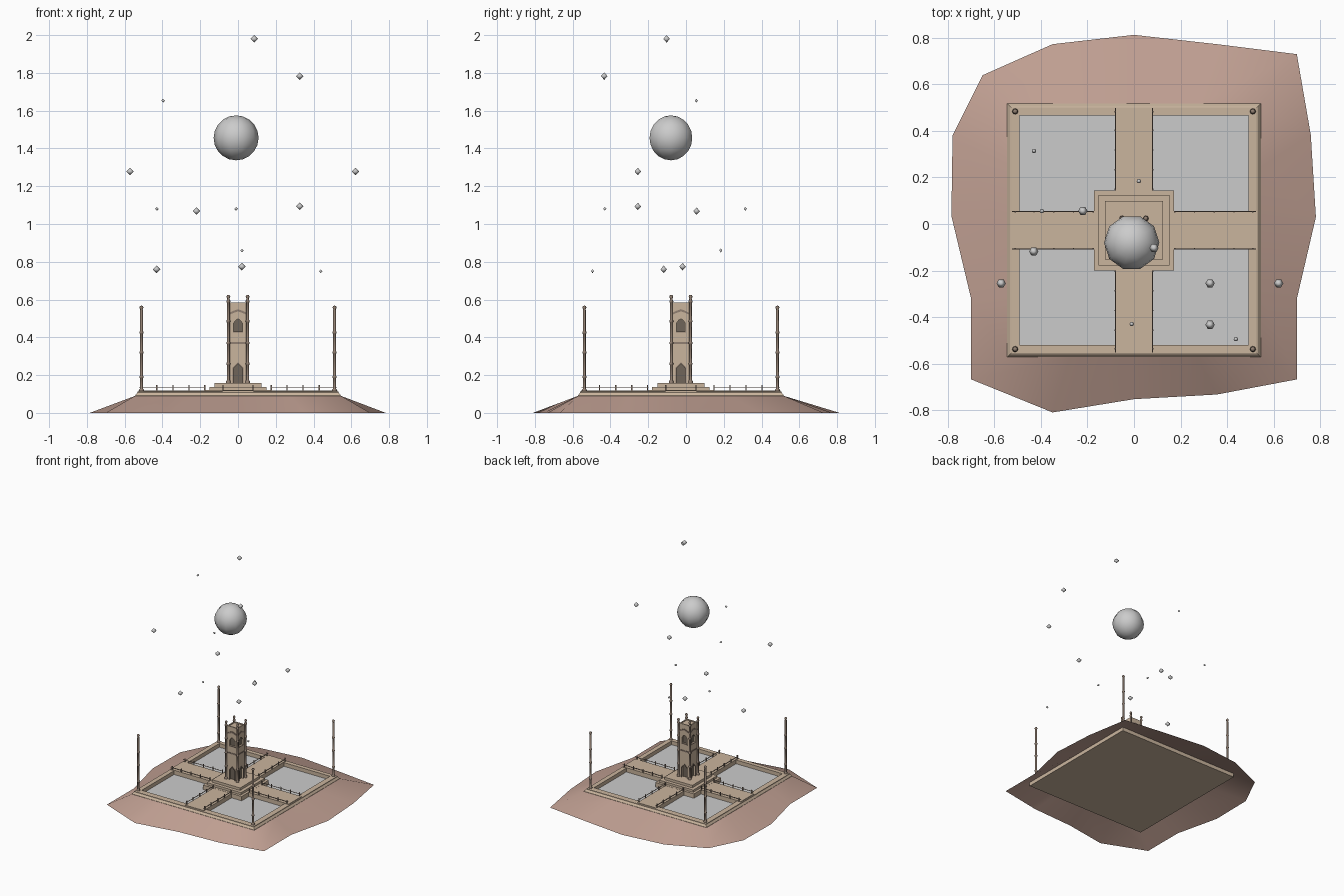
import bpy, bmesh, math
from mathutils import Matrix, Vector

if "Cube" in bpy.data.objects:
    bpy.data.objects.remove(bpy.data.objects["Cube"])

CY = -0.027                       # centre of the built courtyard in y
R2 = math.sqrt(2)


def material(name, rgb):
    m = bpy.data.materials.new(name)
    m.diffuse_color = (*rgb, 1)
    m.use_nodes = True
    m.node_tree.nodes["Principled BSDF"].inputs["Base Color"].default_value = m.diffuse_color
    return m


EARTH = material("earth", (0.53, 0.35, 0.29))
STONE = material("stone", (0.59, 0.46, 0.34))
IRON = material("weathered_metal", (0.28, 0.21, 0.165))
SHADE = material("shadowed_recess", (0.16, 0.13, 0.10))


def finish(bm, name, mat=None, loc=(0, CY, 0), smooth=0, fix=True):
    bmesh.ops.remove_doubles(bm, verts=bm.verts, dist=1e-6)
    if fix:
        bmesh.ops.recalc_face_normals(bm, faces=bm.faces)
    me = bpy.data.meshes.new(name)
    bm.to_mesh(me)
    bm.free()
    ob = bpy.data.objects.new(name, me)
    bpy.context.collection.objects.link(ob)
    ob.location = loc
    if mat:
        me.materials.append(mat)
    if smooth:
        bpy.ops.object.select_all(action='DESELECT')
        ob.select_set(True)
        bpy.context.view_layer.objects.active = ob
        bpy.ops.object.shade_smooth_by_angle(angle=math.radians(smooth))
    return ob


def box(bm, lo, hi, m=Matrix()):
    lo, hi = Vector(lo), Vector(hi)
    size = Matrix.Diagonal((*(hi - lo), 1))
    bmesh.ops.create_cube(bm, size=1, matrix=m @ Matrix.Translation((lo + hi) / 2) @ size)


def lathe(bm, profile, n, at=(0, 0, 0), turn=0.0):
    rings = []
    for r, z in profile:
        if r == 0:
            rings.append([bm.verts.new((at[0], at[1], at[2] + z))] * n)
        else:
            rings.append([bm.verts.new((at[0] + r * math.cos(turn + math.tau * i / n),
                                        at[1] + r * math.sin(turn + math.tau * i / n),
                                        at[2] + z)) for i in range(n)])
    for a, b in zip(rings, rings[1:]):
        for i in range(n):
            j = (i + 1) % n
            bm.faces.new(list(dict.fromkeys((a[i], a[j], b[j], b[i]))))


def square(bm, profile):
    lathe(bm, [(h * R2, z) for h, z in profile], 4, turn=math.pi / 4)


def slab(bm, pts, y0, y1, m):
    """Extrude an (x, z) outline between two y depths."""
    f = bm.faces.new([bm.verts.new(m @ Vector((x, y0, z))) for x, z in pts])
    ext = bmesh.ops.extrude_face_region(bm, geom=[f], use_keep_orig=True)
    step = m.to_3x3() @ Vector((0, y1 - y0, 0))
    for v in ext["geom"]:
        if isinstance(v, bmesh.types.BMVert):
            v.co += step


QUARTERS = [Matrix.Rotation(k * math.pi / 2, 4, 'Z') for k in range(4)]

# Sloping earth skirt: irregular outline rising to the square platform
outline = [(.70, .73), (.356, .773), (0, .813), (-.35, .773), (-.65, .64), (-.78, .38),
           (-.785, .035), (-.70, -.322), (-.70, -.668), (-.35, -.81), (0, -.753),
           (.356, -.733), (.70, -.668), (.70, -.322), (.782, .03), (.76, .383)]
bm = bmesh.new()
outer, inner = [], []
for i, (x, y) in enumerate(outline):
    side, t = divmod(i, 4)
    p = QUARTERS[side] @ Vector((.545 - .2725 * t, .545, 0))
    outer.append(bm.verts.new((x, y, 0)))
    inner.append(bm.verts.new((p.x, p.y + CY, .09)))
for i in range(16):
    j = (i + 1) % 16
    bm.faces.new((outer[i], outer[j], inner[j], inner[i]))
finish(bm, "earth_bank", EARTH, (0, 0, 0), smooth=60, fix=False)

# Courtyard platform with raised rim and sunken floor
bm = bmesh.new()
square(bm, [(0, .06), (.545, .06), (.545, .092), (.533, .108), (.533, .112), (.527, .115),
            (.493, .115), (.493, .074), (0, .074)])
finish(bm, "platform_rim", STONE)

# Four pools
bm = bmesh.new()
for m in QUARTERS:
    box(bm, (.08, .08, .072), (.494, .494, .085), m)
finish(bm, "pool_water")

# Walkways crossing the court
bm = bmesh.new()
for m in QUARTERS:
    box(bm, (.12, -.082, .072), (.528, .082, .119), m)
finish(bm, "walkways", STONE)

# Stepped plinth under the tower
bm = bmesh.new()
square(bm, [(0, .072), (.172, .072), (.172, .120), (.152, .120), (.152, .138),
            (.125, .138), (.125, .158), (0, .158)])
finish(bm, "stepped_plinth", STONE)

# Low railings along both edges of each walkway
bm = bmesh.new()
for m in QUARTERS:
    for s in (-1, 1):
        y = s * .080
        box(bm, (.172, y - .002, .134), (.525, y + .002, .137), m)
        for x in (.176, .26, .345, .43, .51):
            box(bm, (x - .003, y - .003, .116), (x + .003, y + .003, .147), m)
finish(bm, "walkway_railings", IRON)


def post_profile(z0, z1, r, rings):
    p = [(0, z0), (r * 1.6, z0), (r * 1.6, z0 + .012), (r, z0 + .018)]
    for z in rings:
        p += [(r, z - .007), (r * 1.4, z - .003), (r * 1.4, z + .003), (r, z + .007)]
    return p + [(r, z1 - .024), (r * .8, z1 - .02), (r * 1.4, z1 - .01), (r * .9, z1 - .002), (0, z1)]


# Corner masts of the court and corner columns of the tower
bm = bmesh.new()
for sx in (-1, 1):
    for sy in (-1, 1):
        lathe(bm, post_profile(.11, .568, .008, (.19, .32, .425)), 8, (sx * .511, sy * .511, 0))
finish(bm, "corner_masts", IRON, smooth=50)
bm = bmesh.new()
for sx in (-1, 1):
    for sy in (-1, 1):
        lathe(bm, post_profile(.156, .625, .0075, (.26, .37, .485, .59)), 8, (sx * .051, sy * .051, 0))
finish(bm, "tower_columns", IRON, smooth=50)

# Tower: dark core, arched wall panels, bands and gables
bm = bmesh.new()
square(bm, [(0, .156), (.034, .156), (.034, .57), (0, .57)])
finish(bm, "tower_core", SHADE)


def arch(z0, z1, spring, peak, w=.046, o=.023):
    return [(-w, z0), (-w, z1), (w, z1), (w, z0), (o, z0), (o, spring),
            (o * .5, peak - .006), (0, peak), (-o * .5, peak - .006), (-o, spring), (-o, z0)]


bm = bmesh.new()
for m in QUARTERS:
    slab(bm, arch(.157, .375, .235, .26), -.046, -.034, m)
    slab(bm, arch(.43, .54, .475, .497), -.046, -.034, m)
square(bm, [(0, .365), (.046, .365), (.046, .43), (0, .43)])
square(bm, [(0, .54), (.046, .54), (.046, .585), (.038, .585), (.038, .578), (0, .578)])
finish(bm, "tower_walls", STONE)

bm = bmesh.new()
square(bm, [(0, .365), (.0495, .365), (.0495, .375), (0, .375)])
for m in QUARTERS:
    slab(bm, [(-.044, .52), (-.022, .53), (0, .537), (.022, .53), (.044, .52),
              (.044, .53), (.022, .541), (0, .549), (-.022, .541), (-.044, .53)],
         -.051, -.045, m)
    # raised surround of each doorway, and a window sill
    slab(bm, [(-.028, .157), (-.028, .24), (0, .268), (.028, .24), (.028, .157), (.023, .157),
              (.023, .236), (0, .261), (-.023, .236), (-.023, .157)], -.050, -.045, m)
    box(bm, (-.027, -.05, .425), (.027, -.045, .431), m)
finish(bm, "tower_trim", IRON)

# Large floating sphere
bm = bmesh.new()
lathe(bm, [(.119 * math.sin(math.pi * k / 10) if 0 < k < 10 else 0,
            -.119 * math.cos(math.pi * k / 10)) for k in range(11)], 10)
finish(bm, "floating_orb", None, (-.01, -.08, 1.456), smooth=50)

# Small floating lights, hexagonal double pyramids: x, y, z, radius
lights = [(.086, -.103, 1.98, .02), (.327, -.433, 1.783, .02), (-.396, .055, 1.653, .01),
          (-.571, -.255, 1.278, .02), (.622, -.255, 1.278, .02), (-.43, .314, 1.08, .01),
          (-.01, -.43, 1.08, .01), (-.22, .056, 1.068, .02), (.327, -.255, 1.093, .02),
          (.021, .184, .86, .01), (-.431, -.118, .76, .02), (.021, -.018, .774, .02),
          (.438, -.495, .75, .01)]
for i, (x, y, z, r) in enumerate(lights):
    bm = bmesh.new()
    lathe(bm, [(0, -r), (r, 0), (0, r)], 6)
    finish(bm, f"floating_light_{i + 1}", None, (x, y, z), smooth=100)
